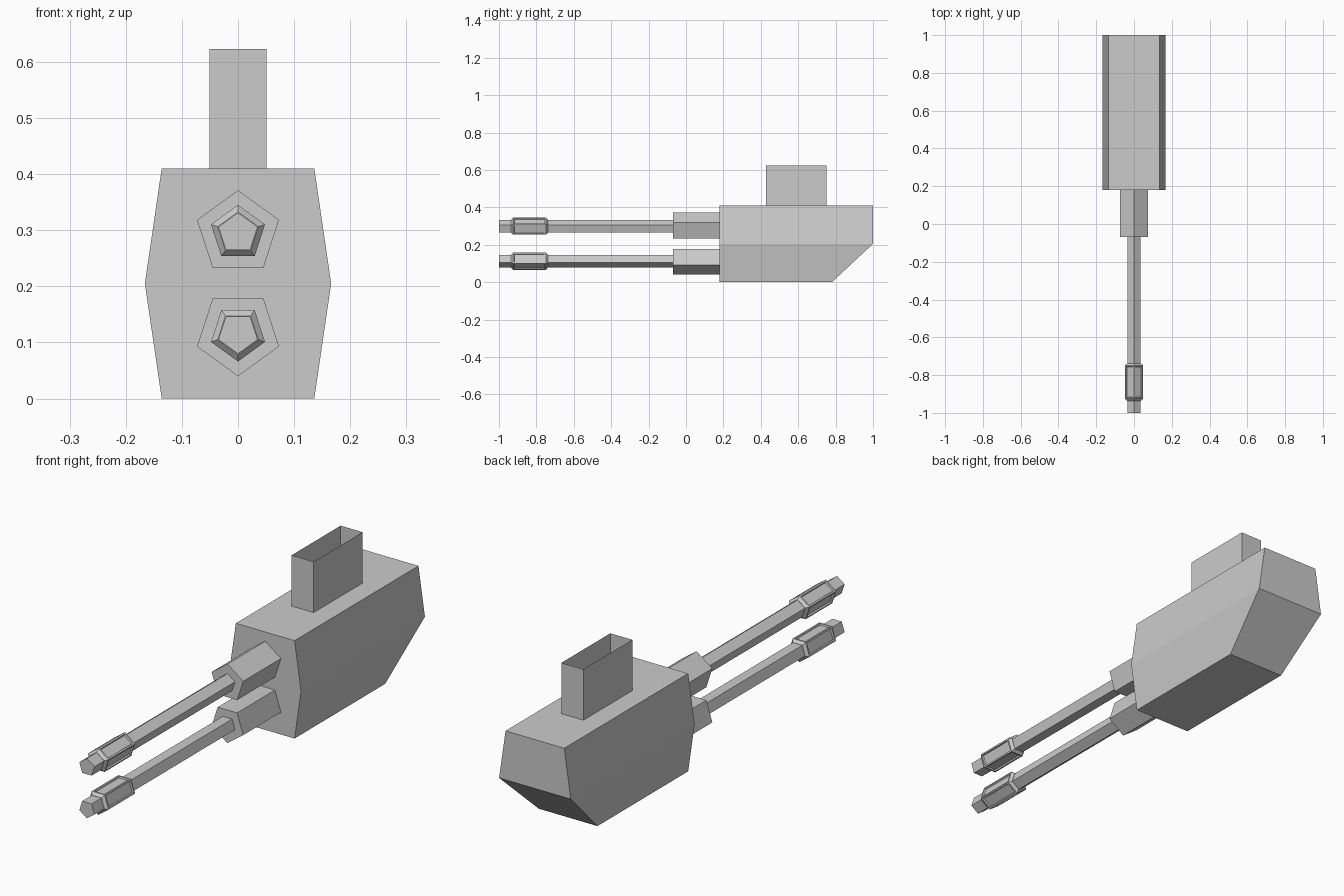
import bpy, bmesh, math

if "Cube" in bpy.data.objects:
    bpy.data.objects.remove(bpy.data.objects["Cube"])


def finish(bm, name):
    me = bpy.data.meshes.new(name)
    bm.to_mesh(me)
    bm.free()
    ob = bpy.data.objects.new(name, me)
    bpy.context.collection.objects.link(ob)
    return ob


def loft(rings, caps=True):
    """Skin a list of equal-length closed point rings; optional end caps."""
    bm = bmesh.new()
    vs = [[bm.verts.new(p) for p in r] for r in rings]
    n = len(vs[0])
    for a, b in zip(vs, vs[1:]):
        for i in range(n):
            j = (i + 1) % n
            bm.faces.new((a[i], a[j], b[j], b[i]))
    if caps:
        bm.faces.new(vs[0])
        bm.faces.new(vs[-1])
    bmesh.ops.recalc_face_normals(bm, faces=bm.faces)
    return bm


def pentagon(y, r, zc, up):
    return [(r * math.sin(k * math.tau / 5), y, zc + up * r * math.cos(k * math.tau / 5))
            for k in range(5)]


# Hull: side profile swept across left / right, widest at mid height
TOP, MID, W, WM = 0.41, 0.205, 0.136, 0.166


def hull_ring(y_low, y_high):
    return [(-W, y_low, 0), (W, y_low, 0), (WM, y_high, MID),
            (W, y_high, TOP), (-W, y_high, TOP), (-WM, y_high, MID)]


bm = loft([hull_ring(0.18, 0.18), hull_ring(0.78, 1.0)], caps=False)
# front plate, rear plate and rear slope
for y, z0 in ((0.18, 0), (1.0, MID)):
    pts = [v for v in bm.verts if abs(v.co.y - y) < 1e-4 and v.co.z >= z0 - 1e-4]
    pts.sort(key=lambda v: math.atan2(v.co.z - 0.25, v.co.x))
    bm.faces.new(pts)
bmesh.ops.holes_fill(bm, edges=[e for e in bm.edges if e.is_boundary], sides=0)
bmesh.ops.recalc_face_normals(bm, faces=bm.faces)
finish(bm, "hull")

# Open-topped feed box
finish(loft([[(-0.051, 0.428, z), (0.051, 0.428, z), (0.051, 0.752, z), (-0.051, 0.752, z)]
             for z in (TOP, 0.623)], caps=False), "feed_box")

# Two mirrored five-sided barrels
for label, zc, up in (("upper", 0.2945, 1), ("lower", 0.1165, -1)):
    def tube(*rings):
        return loft([pentagon(y, r, zc, up) for y, r in rings])

    finish(tube((-0.07, 0.0768), (0.18, 0.0768)), label + "_sleeve")
    finish(tube((-1.0, 0.0368), (-0.07, 0.0368)), label + "_barrel")

    # Muzzle brake with chamfered ends and a recessed panel on each side
    bm = tube((-0.936, 0.038), (-0.925, 0.0505), (-0.749, 0.0505), (-0.738, 0.038))
    sides = [f for f in bm.faces if abs(f.normal.y) < 0.01]
    bmesh.ops.inset_individual(bm, faces=sides, thickness=0.009)
    bmesh.ops.inset_individual(bm, faces=sides, thickness=0.003, depth=-0.006)
    finish(bm, label + "_muzzle_brake")
